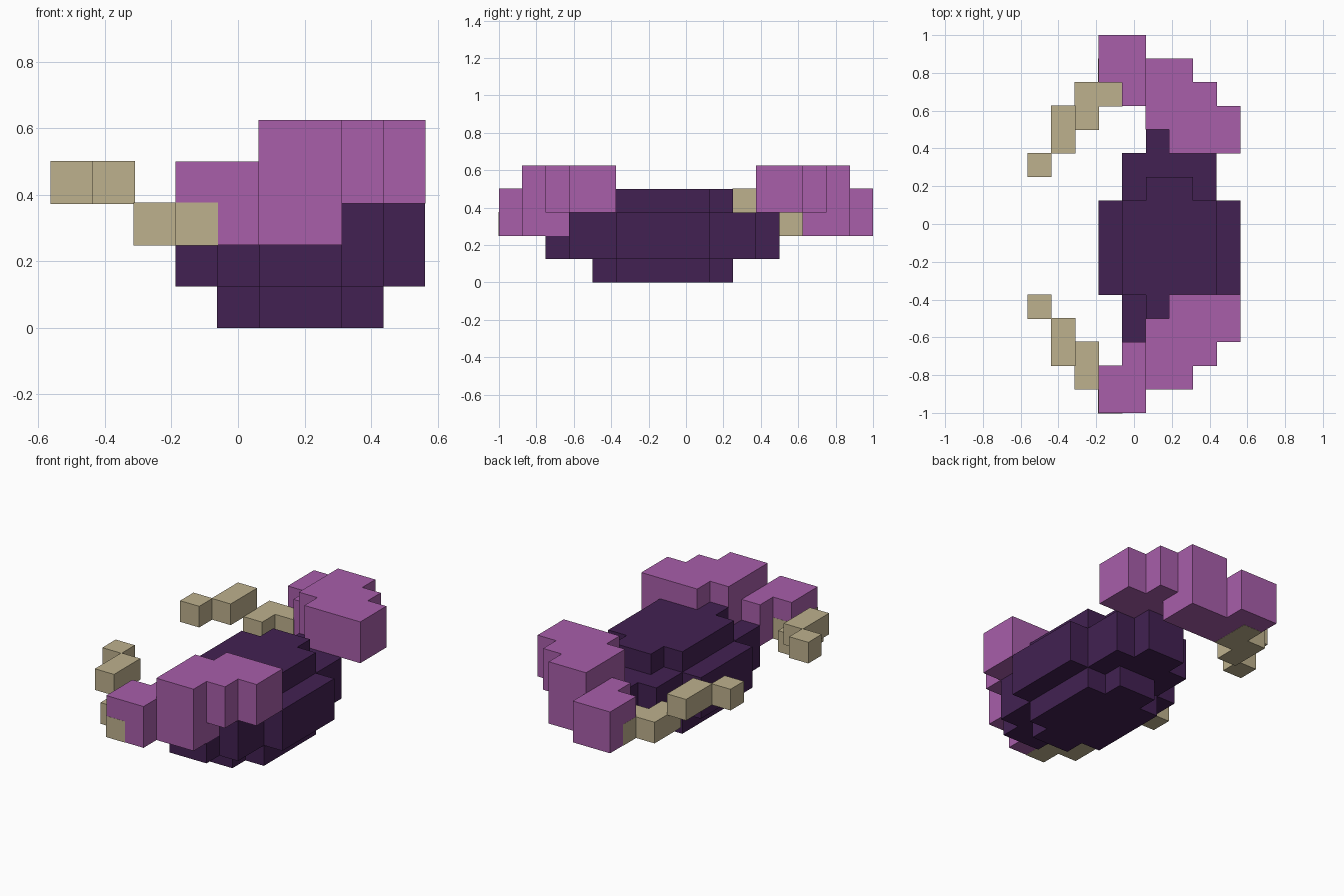
import bpy, bmesh

cube = bpy.data.objects.get("Cube")
if cube:
    bpy.data.objects.remove(cube, do_unlink=True)

U = 0.125  # size of one block


def linear(c):
    c /= 255
    return c / 12.92 if c <= 0.04045 else ((c + 0.055) / 1.055) ** 2.4


def material(name, rgb):
    m = bpy.data.materials.new(name)
    col = (*[linear(c) for c in rgb], 1)
    m.diffuse_color = col
    m.use_nodes = True
    bsdf = next(n for n in m.node_tree.nodes if n.type == 'BSDF_PRINCIPLED')
    bsdf.inputs["Base Color"].default_value = col
    bsdf.inputs["Roughness"].default_value = 0.8
    return m


dark = material("dark purple", (66, 33, 82))
pink = material("orchid", (168, 94, 170))
tan = material("sand", (190, 177, 141))


def rect(x0, y0, x1, y1):
    return [(x0, y0), (x1, y0), (x1, y1), (x0, y1)]


def stepped(cx, cy, steps):
    """Symmetric staircase outline from (half width, half depth) steps, widest first."""
    q = []
    for i, (w, d) in enumerate(steps):
        if i:
            q.append((w, steps[i - 1][1]))
        q.append((w, d))
    pts = q + [(-x, y) for x, y in reversed(q)]
    pts += [(-x, -y) for x, y in q] + [(x, -y) for x, y in reversed(q)]
    return [(cx + x, cy + y) for x, y in pts]


def build(name, mat, slabs, grow=0.0, mirror=None):
    """Extrude (outline, z0, z1) slabs in block units; mirror maps y to mirror - y."""
    bm = bmesh.new()
    for pts, z0, z1 in slabs:
        if mirror is not None:
            pts = [(x, mirror - y) for x, y in pts]
        base = bm.faces.new([bm.verts.new(((x - 4.5) * U, y * U, z0 * U)) for x, y in pts])
        ext = bmesh.ops.extrude_face_region(bm, geom=[base], use_keep_orig=True)
        top = [g for g in ext["geom"] if isinstance(g, bmesh.types.BMVert)]
        bmesh.ops.translate(bm, verts=top, vec=(0, 0, (z1 - z0) * U))
    bmesh.ops.recalc_face_normals(bm, faces=bm.faces)
    bm.normal_update()
    # hairline growth keeps overlapping parts from sharing a surface
    shift = [(v, v.normal * v.calc_shell_factor() * grow) for v in bm.verts]
    for v, s in shift:
        v.co += s
    me = bpy.data.meshes.new(name)
    bm.to_mesh(me)
    bm.free()
    me.materials.append(mat)
    ob = bpy.data.objects.new(name, me)
    bpy.context.scene.collection.objects.link(ob)
    return ob


# Body: wide stepped middle between two smaller caps
cap = stepped(6, -1, [(2, 2), (1, 3)])
build("body_bottom", dark, [(cap, 0, 1)])
build("body_middle", dark, [(stepped(6, -1, [(3, 2), (2, 4), (1, 5)]), 1, 3)])
build("body_top", dark, [(cap, 3, 4)])

# Arm: raised shoulder, lower root, and forward tip
arm = [
    ([(5, 4), (6, 4), (6, 3), (9, 3), (9, 5), (8, 5), (8, 6), (7, 6), (7, 7), (5, 7)], 3, 5),
    (rect(5, 5, 7, 7), 2, 3),
    ([(4, 5), (5, 5), (5, 8), (3, 8), (3, 6), (4, 6)], 2, 4),
]

# Claw: low base curving up to a hooked point
claw = [
    ([(2, 4), (3, 4), (3, 5), (4, 5), (4, 7), (3, 7), (3, 6), (2, 6)], 2, 3),
    (rect(1, 3, 2, 5), 3, 4),
    (rect(0, 2, 1, 3), 3, 4),
]

build("back_arm", pink, arm, 0.001)
build("front_arm", pink, arm, 0.001, mirror=0)
build("back_claw", tan, claw, 0.002)
build("front_claw", tan, claw, 0.002, mirror=-1)
